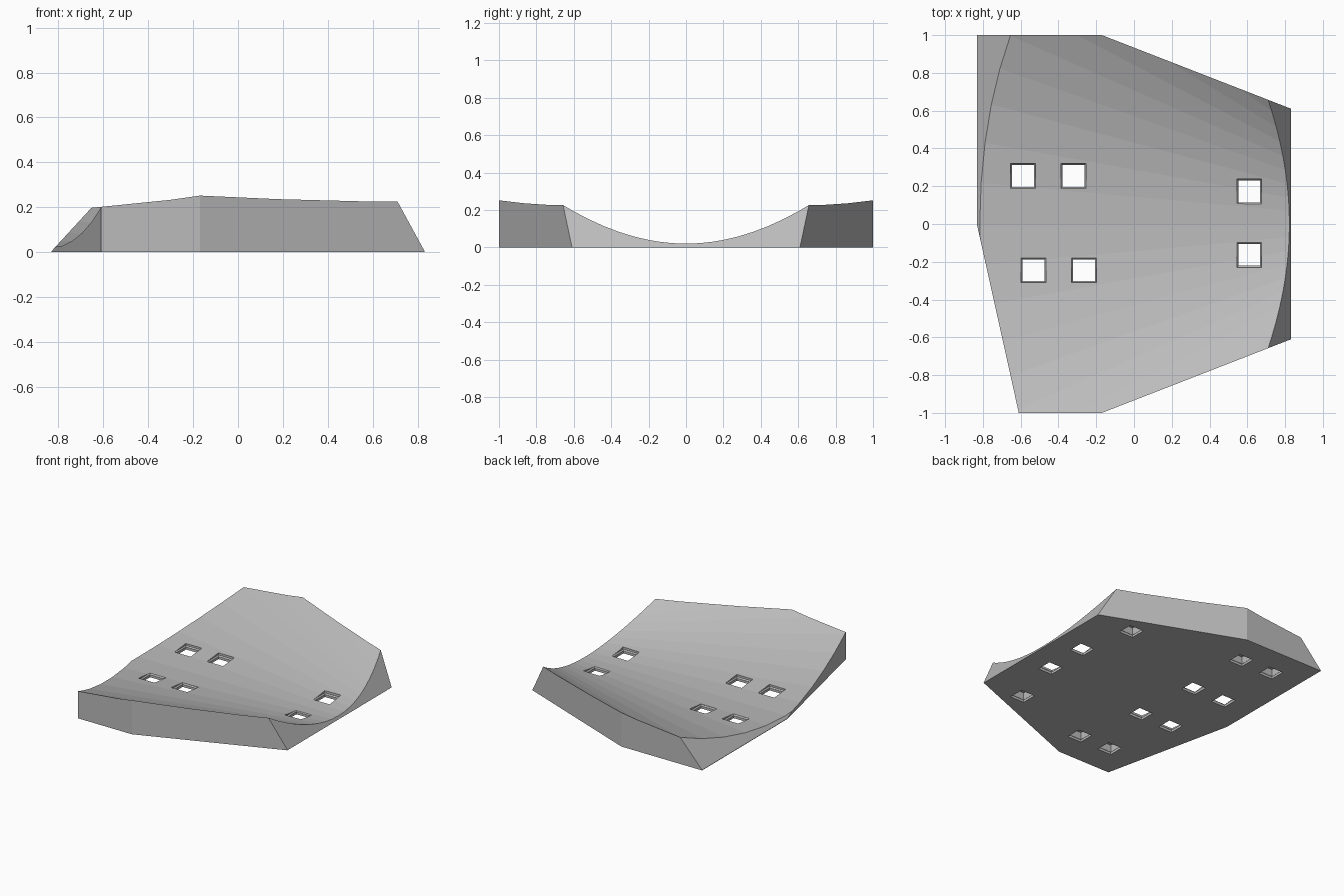
import bpy, bmesh, math
from mathutils import Vector

if "Cube" in bpy.data.objects:
    bpy.data.objects.remove(bpy.data.objects["Cube"], do_unlink=True)

# Material
grey = bpy.data.materials.new("plain_grey")
grey.use_nodes = True
colour = (0.5, 0.5, 0.5, 1)
grey.diffuse_color = colour
grey.node_tree.nodes["Principled BSDF"].inputs["Base Color"].default_value = colour


def make_object(name, bm):
    bmesh.ops.recalc_face_normals(bm, faces=bm.faces)
    mesh = bpy.data.meshes.new(name)
    bm.to_mesh(mesh)
    bm.free()
    mesh.materials.append(grey)
    obj = bpy.data.objects.new(name, mesh)
    bpy.context.scene.collection.objects.link(obj)
    return obj


def loft(bm, rings):
    """Join closed rings of points into a capped solid."""
    loops = [[bm.verts.new(p) for p in ring] for ring in rings]
    n = len(loops[0])
    for a, b in zip(loops, loops[1:]):
        for i in range(n):
            j = (i + 1) % n
            bm.faces.new((a[i], a[j], b[j], b[i]))
    bm.faces.new(loops[0])
    bm.faces.new(loops[-1])


# Base plate: extruded outline with both ends planed to a slope
END = 0.832
outline = [(-END, 1), (-END, 0), (-0.61, -1), (-0.17, -1),
           (END, -0.61), (END, 0.61), (-0.17, 1)]
bm = bmesh.new()
loft(bm, [[(x, y, z) for x, y in outline] for z in (0, 0.4)])
for side, run in ((-1, 0.92), (1, 0.545)):
    cut = bmesh.ops.bisect_plane(
        bm, geom=bm.verts[:] + bm.edges[:] + bm.faces[:], dist=1e-5,
        plane_co=Vector((side * END, 0, 0.003)),
        plane_no=Vector((side, 0, run)), clear_outer=True)
    rim = [e for e in cut["geom_cut"] if isinstance(e, bmesh.types.BMEdge)]
    bmesh.ops.holes_fill(bm, edges=rim, sides=0)
plate = make_object("curved_plate", bm)

# Slanted cone that scoops out the top, its lowest line kept level
bm = bmesh.new()
FACETS = 90
rings = []
for x in (-1.1, 1.1):
    r = 2.07 - 1.29 * x
    angles = [math.tau * i / FACETS for i in range(FACETS)]
    rings.append([(x, r * math.sin(a), 0.02 + r * (1 - math.cos(a))) for a in angles])
loft(bm, rings)
scoop = make_object("scoop_cutter", bm)

# Square sockets from below, with a narrow lip; the middle ones break through
sockets = [(0.61, 0.172), (0.61, -0.163), (0.51, 0.58), (0.51, -0.58)]
for x, y in ((-0.32, 0.255), (-0.265, -0.245)):
    for dx in (0, -0.267):
        sockets.append((x + dx, y))
for x, y in ((-0.32, 0.758), (-0.14, -0.745)):
    for dx in (0, -0.267):
        sockets.append((x + dx, y))
corners = [(-1, -1), (1, -1), (1, 1), (-1, 1)]
bm = bmesh.new()
for cx, cy in sockets:
    loft(bm, [[(cx + h * sx, cy + h * sy, z) for sx, sy in corners]
              for z, h in ((-0.02, 0.058), (0.018, 0.058), (0.026, 0.066), (0.08, 0.066))])
socket_cutter = make_object("socket_cutter", bm)

# Apply the cuts, then remove the cutters
for cutter in (scoop, socket_cutter):
    mod = plate.modifiers.new(cutter.name, "BOOLEAN")
    mod.operation = "DIFFERENCE"
    mod.solver = "EXACT"
    mod.object = cutter
bpy.context.view_layer.update()
result = bpy.data.meshes.new_from_object(
    plate.evaluated_get(bpy.context.evaluated_depsgraph_get()))
plate.modifiers.clear()
plate.data = result
for cutter in (scoop, socket_cutter):
    bpy.data.objects.remove(cutter, do_unlink=True)
